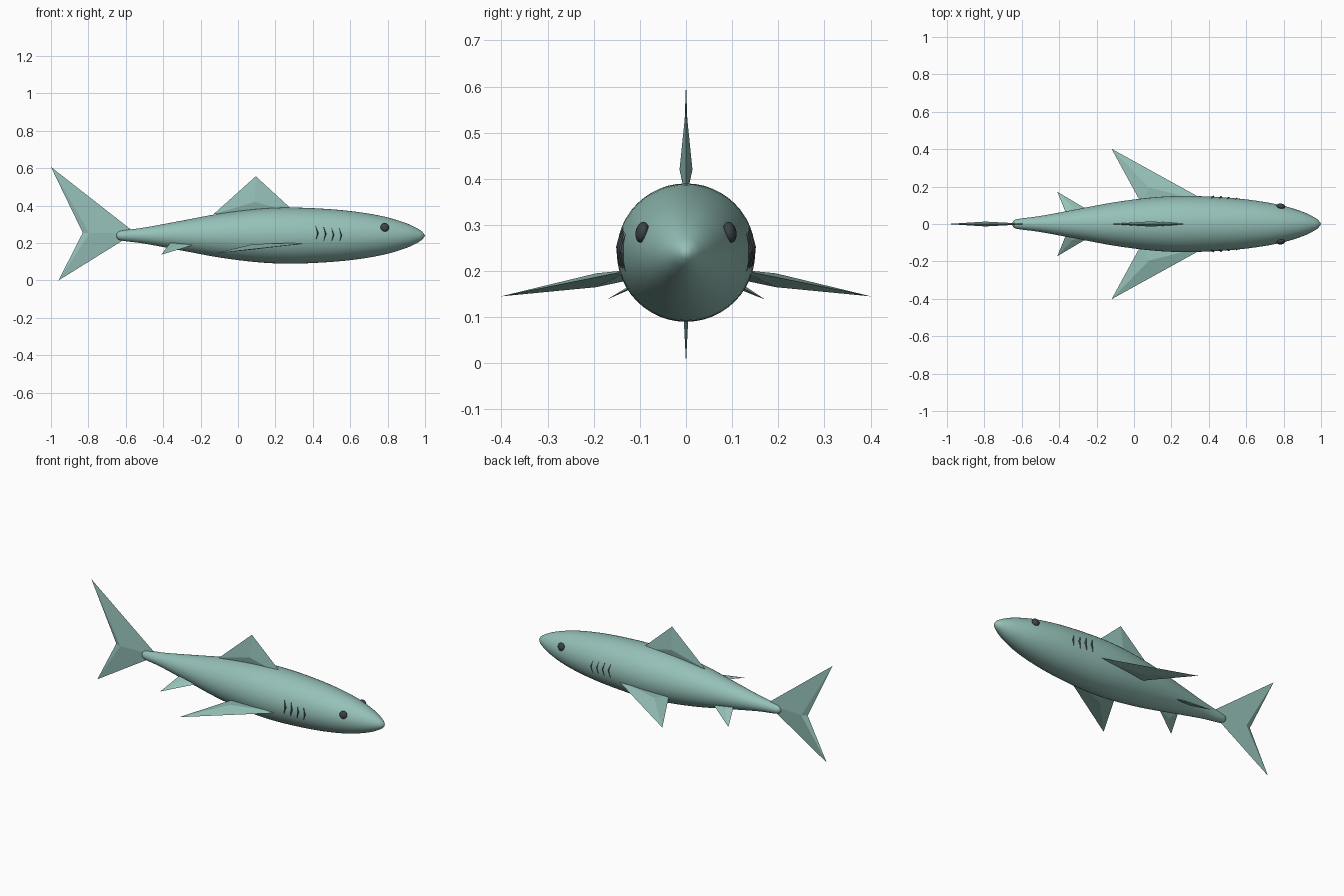
import bpy, bmesh, math
from mathutils import Vector

cube = bpy.data.objects.get("Cube")
if cube:
    bpy.data.objects.remove(cube, do_unlink=True)

AXIS_Z = 0.24


def material(name, rgb):
    m = bpy.data.materials.new(name)
    m.use_nodes = True
    m.diffuse_color = (*rgb, 1)
    bsdf = m.node_tree.nodes["Principled BSDF"]
    bsdf.inputs["Base Color"].default_value = (*rgb, 1)
    bsdf.inputs["Roughness"].default_value = 0.7
    return m


SKIN = material("sea green skin", (0.30, 0.53, 0.48))
DARK = material("dark grey", (0.045, 0.055, 0.06))


def make_object(name, verts, faces, mat, smooth=False):
    bm = bmesh.new()
    vs = [bm.verts.new(v) for v in verts]
    for f in faces:
        bm.faces.new([vs[i] for i in f])
    bmesh.ops.recalc_face_normals(bm, faces=bm.faces)
    for f in bm.faces:
        f.smooth = smooth
    mesh = bpy.data.meshes.new(name)
    bm.to_mesh(mesh)
    bm.free()
    mesh.materials.append(mat)
    ob = bpy.data.objects.new(name, mesh)
    bpy.context.scene.collection.objects.link(ob)
    return ob


# Body: (x, radius) profile turned around the long axis
PROFILE = [(-0.648, 0.012), (-0.635, 0.023), (-0.6, 0.03), (-0.5, 0.043),
           (-0.3, 0.08), (-0.1, 0.117), (0.1, 0.142), (0.27, 0.15),
           (0.45, 0.144), (0.62, 0.129), (0.78, 0.102), (0.9, 0.066),
           (0.97, 0.032), (0.992, 0.013)]


def smooth_profile(steps=4):
    pts = [Vector(p) for p in PROFILE]
    pts = [pts[0]] + pts + [pts[-1]]
    out = []
    for a, b, c, d in zip(pts, pts[1:], pts[2:], pts[3:]):
        for k in range(steps):
            t = k / steps
            out.append(b + (c - a) * t / 2 + (2 * a - 5 * b + 4 * c - d) * t * t / 2
                       + (3 * b - a - 3 * c + d) * t ** 3 / 2)
    return out + [pts[-1]]


def body_radius(x):
    for (x0, r0), (x1, r1) in zip(PROFILE, PROFILE[1:]):
        if x0 <= x <= x1:
            return r0 + (r1 - r0) * (x - x0) / (x1 - x0)


SIDES = 48
rings = smooth_profile()
verts = [(p.x, p.y * math.cos(math.tau * i / SIDES), AXIS_Z + p.y * math.sin(math.tau * i / SIDES))
         for p in rings for i in range(SIDES)]
faces = [(r * SIDES + i, r * SIDES + (i + 1) % SIDES,
          (r + 1) * SIDES + (i + 1) % SIDES, (r + 1) * SIDES + i)
         for r in range(len(rings) - 1) for i in range(SIDES)]
tail_end, nose = len(verts), len(verts) + 1
verts += [(-0.652, 0, AXIS_Z), (1, 0, AXIS_Z)]
last = (len(rings) - 1) * SIDES
for i in range(SIDES):
    j = (i + 1) % SIDES
    faces += [(tail_end, j, i), (nose, last + i, last + j)]
make_object("body", verts, faces, SKIN, smooth=True)


# Fins: flat outline with one raised ridge point on each face
def fin(name, outline, ridge, thickness):
    n = len(outline)
    ridge, half = Vector(ridge), Vector(thickness)
    pts = [Vector(p) for p in outline] + [ridge + half, ridge - half]
    tris = []
    for i in range(n):
        j = (i + 1) % n
        tris += [(i, j, n), (j, i, n + 1)]
    make_object(name, pts, tris, SKIN)


fin("dorsal_fin", [(-0.13, 0, 0.355), (0.31, 0, 0.36), (0.095, 0, 0.557)],
    (0.09, 0, 0.42), (0, 0.014, 0))
fin("tail_fin", [(-0.55, 0, 0.255), (-1, 0, 0.607), (-0.83, 0, 0.255), (-0.96, 0, 0)],
    (-0.795, 0, 0.253), (0, 0.013, 0))


def mirror_y(p, s):
    return (p[0], p[1] * s, p[2])


# Eye and gill side names follow the model's front at -y
for side, s in (("back", 1), ("front", -1)):
    fin("pectoral_fin_" + side,
        [mirror_y(p, s) for p in ((0.40, 0.115, 0.203), (-0.12, 0.402, 0.145), (0.045, 0.10, 0.185))],
        mirror_y((0.08, 0.195, 0.18), s), (0, 0, 0.015))
    fin("pelvic_fin_" + side,
        [mirror_y(p, s) for p in ((-0.22, 0.06, 0.195), (-0.41, 0.172, 0.138), (-0.36, 0.05, 0.205))],
        mirror_y((-0.33, 0.09, 0.181), s), (0, 0.004, 0.009))

    # Eye: flattened ball lying against the head
    bpy.ops.mesh.primitive_uv_sphere_add(segments=24, ring_count=12, radius=1,
                                         location=(0.785, s * 0.095, 0.284),
                                         rotation=(s * 0.2, 0, -s * 0.15))
    eye = bpy.context.object
    eye.name = "eye_" + side
    eye.scale = (0.023, 0.014, 0.023)
    eye.data.materials.append(DARK)
    bpy.ops.object.shade_smooth()

    # Gills: thin bent flaps with the rear edge lifted off the body
    for g in range(4):
        pts, tris, stations = [], [], 7
        for k in range(stations):
            t = 2 * k / (stations - 1) - 1
            x = 0.43 + 0.042 * g - 0.014 * abs(t)
            z = 0.012 - 0.004 * g + 0.04 * t
            wide = 0.001 + 0.005 * (1 - abs(t))
            for dx, lift in ((wide, -0.004), (-wide, 0.001 + wide), (-wide, -0.004)):
                r = body_radius(x + dx) + lift
                pts.append((x + dx, s * math.sqrt(r * r - z * z), AXIS_Z + z))
        for k in range(stations - 1):
            for i in range(3):
                j = (i + 1) % 3
                tris.append((3 * k + i, 3 * k + j, 3 * k + 3 + j, 3 * k + 3 + i))
        tris += [(0, 1, 2), (len(pts) - 1, len(pts) - 2, len(pts) - 3)]
        make_object(f"gill_{side}_{g + 1}", pts, tris, DARK)
